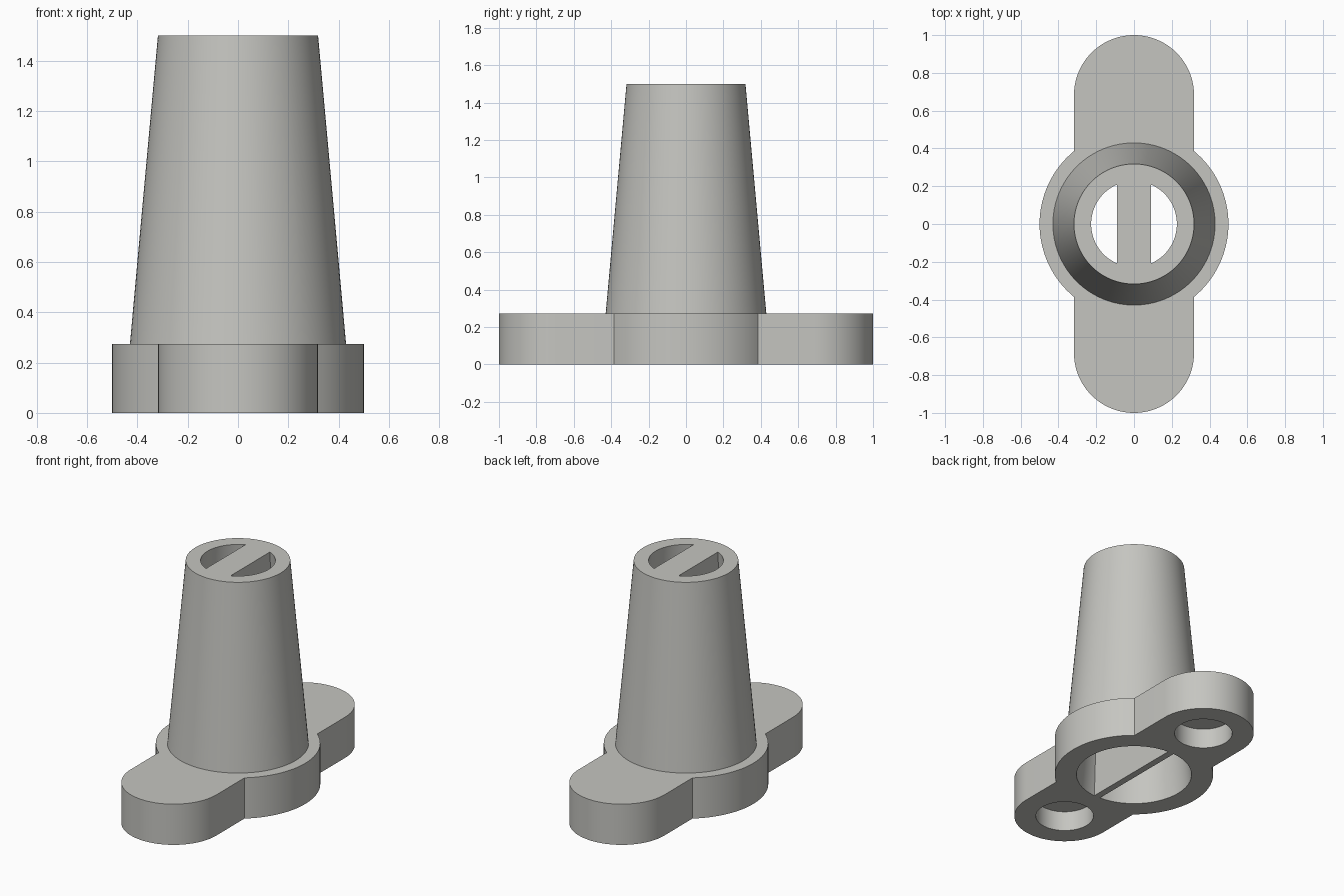
import bpy, bmesh, math

if "Cube" in bpy.data.objects:
    bpy.data.objects.remove(bpy.data.objects["Cube"])

BASE_H, TOP_H = 0.273, 1.5      # flange height, overall height
HUB_R, LUG_R = 0.5, 0.318       # central disc and rounded lug radii
LUG_Y = 1.0 - LUG_R             # lug centre distance
SLOPE = 0.0909                  # draft of the tapered walls
SEG = 96

grey = bpy.data.materials.new("light_grey")
grey.diffuse_color = (0.56, 0.56, 0.53, 1)
grey.use_nodes = True
grey.node_tree.nodes["Principled BSDF"].inputs["Base Color"].default_value = grey.diffuse_color


def finish(name, bm):
    bmesh.ops.recalc_face_normals(bm, faces=bm.faces)
    me = bpy.data.meshes.new(name)
    bm.to_mesh(me)
    bm.free()
    me.materials.append(grey)
    ob = bpy.data.objects.new(name, me)
    bpy.context.collection.objects.link(ob)
    return ob


def loft(name, lower, upper, z0, z1):
    """Solid between two matching outlines."""
    bm = bmesh.new()
    a = [bm.verts.new((x, y, z0)) for x, y in lower]
    b = [bm.verts.new((x, y, z1)) for x, y in upper]
    bm.faces.new(a[::-1])
    bm.faces.new(b)
    for i in range(len(a)):
        j = (i + 1) % len(a)
        bm.faces.new((a[i], a[j], b[j], b[i]))
    return finish(name, bm)


def arc(cy, r, start, end, n):
    return [(r * math.cos(start + (end - start) * i / n),
             cy + r * math.sin(start + (end - start) * i / n)) for i in range(n + 1)]


def frustum(name, r0, r1, z0, z1, cy=0.0):
    ring = lambda r: arc(cy, r, 0, 2 * math.pi, SEG)[:-1]
    return loft(name, ring(r0), ring(r1), z0, z1)


def boolean(target, tool, operation):
    mod = target.modifiers.new("cut", 'BOOLEAN')
    mod.operation, mod.object, mod.solver = operation, tool, 'EXACT'
    bpy.context.view_layer.objects.active = target
    bpy.ops.object.modifier_apply(modifier=mod.name)
    bpy.data.objects.remove(tool)


# Flange: central disc with two rounded lugs
a = math.acos(LUG_R / HUB_R)
half = arc(0, HUB_R, -a, a, 32) + arc(LUG_Y, LUG_R, 0, math.pi, 48)
outline = half + [(-x, -y) for x, y in half]
body = loft("flanged_tapered_post", outline, outline, 0, BASE_H)

# Tapered post, rooted inside the flange
post_r = lambda z: LUG_R + (TOP_H - z) * SLOPE
boolean(body, frustum("post", post_r(0.15), post_r(TOP_H), 0.15, TOP_H), 'UNION')

# Tapered through bore, leaving a wedge-shaped web across the middle
lo, hi = -0.1, TOP_H + 0.1
bore_r = lambda z: 0.227 + (TOP_H - z) * SLOPE
web_w = lambda z: 0.091 - (TOP_H - z) * SLOPE / 2
rect = lambda w: [(-w, -1), (w, -1), (w, 1), (-w, 1)]
bore = frustum("bore_cutter", bore_r(lo), bore_r(hi), lo, hi)
web = loft("web_cutter", rect(web_w(lo - 0.1)), rect(web_w(hi + 0.1)), lo - 0.1, hi + 0.1)
boolean(bore, web, 'DIFFERENCE')
boolean(body, bore, 'DIFFERENCE')

# Blind holes under the lugs
for s in (-1, 1):
    boolean(body, frustum("lug_hole_cutter", 0.182, 0.182, -0.1, BASE_H / 2, s * LUG_Y), 'DIFFERENCE')

bpy.ops.object.select_all(action='DESELECT')
body.select_set(True)
bpy.context.view_layer.objects.active = body
bpy.ops.object.shade_smooth_by_angle(angle=math.radians(30))
